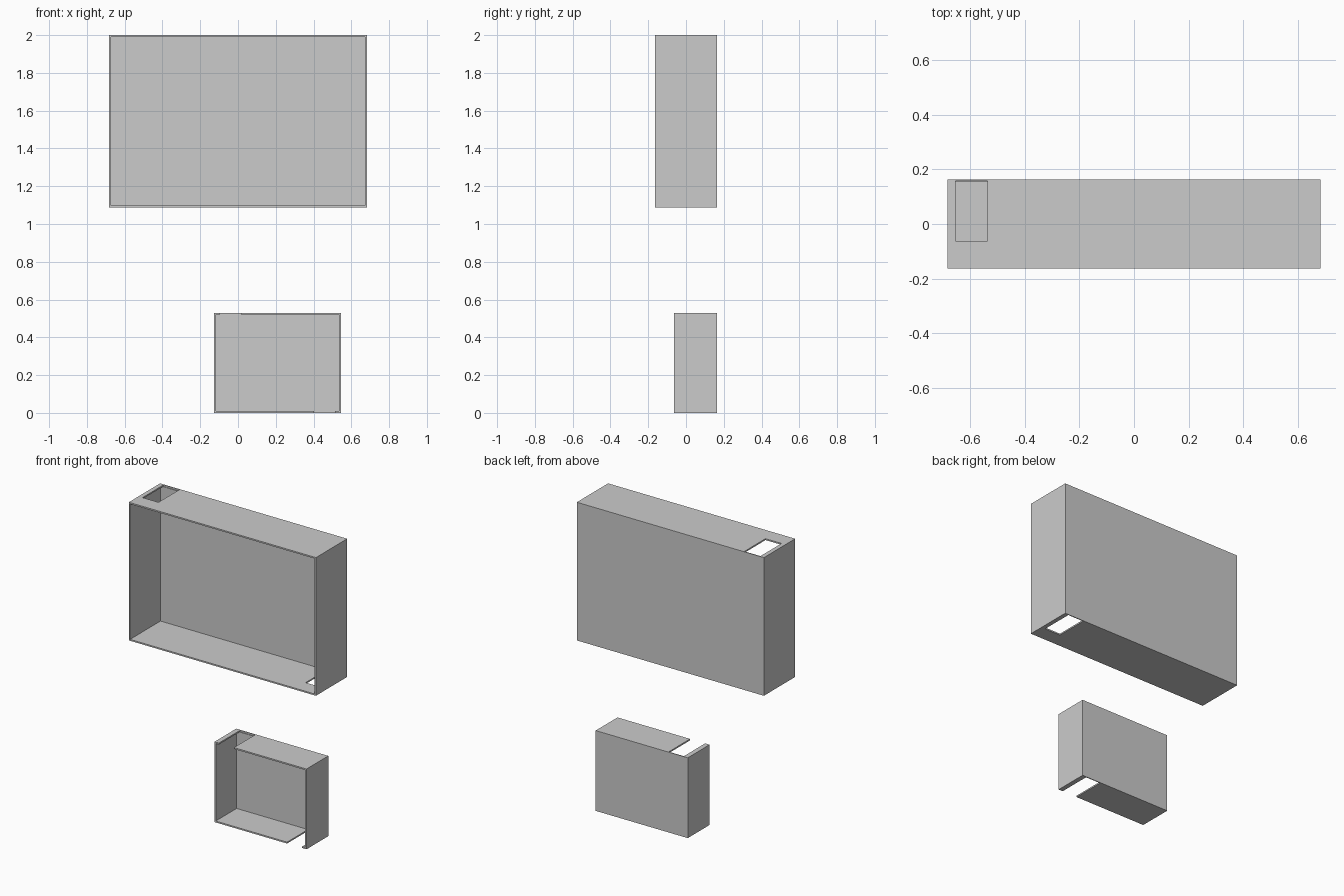
import bpy
from mathutils import Vector

cube = bpy.data.objects.get("Cube")
if cube:
    bpy.data.objects.remove(cube, do_unlink=True)

WALL = 0.0095
BACK = 0.163

grey = bpy.data.materials.new("plain_grey")
grey.use_nodes = True
GREY = (0.6, 0.6, 0.6, 1.0)
grey.diffuse_color = GREY
grey.node_tree.nodes["Principled BSDF"].inputs["Base Color"].default_value = GREY


def block(name, low, high):
    """Axis-aligned block between two corners."""
    low, high = Vector(low), Vector(high)
    bpy.ops.mesh.primitive_cube_add(size=1, location=(low + high) / 2)
    obj = bpy.context.object
    obj.name = name
    obj.scale = high - low
    bpy.ops.object.transform_apply(location=False, rotation=False, scale=True)
    obj.data.materials.append(grey)
    return obj


def cut(obj, low, high):
    """Subtract a block from the object, then drop the cutter."""
    cutter = block("cutter", low, high)
    cutter.hide_render = True
    mod = obj.modifiers.new("cut", "BOOLEAN")
    mod.operation = "DIFFERENCE"
    mod.solver = "EXACT"
    mod.object = cutter
    bpy.context.view_layer.objects.active = obj
    bpy.ops.object.modifier_apply(modifier=mod.name)
    bpy.data.objects.remove(cutter, do_unlink=True)


def open_case(name, x0, x1, front, z0, z1, margin, width, slot_front):
    """Open-fronted case with a slot at top right and another at bottom left."""
    case = block(name, (x0, front, z0), (x1, BACK, z1))
    cut(case, (x0 + WALL, front - 0.1, z0 + WALL),
        (x1 - WALL, BACK - WALL, z1 - WALL))
    slot_back = BACK - WALL * 0.6
    cut(case, (x0 + margin, slot_front, z1 - WALL - 0.001),
        (x0 + margin + width, slot_back, z1 + 0.1))
    cut(case, (x1 - margin - width, slot_front, z0 - 0.1),
        (x1 - margin, slot_back, z0 + WALL + 0.001))
    return case


# Large upper case with closed rectangular holes
open_case("large_case", -0.683, 0.683, -BACK, 1.088, 2.0, 0.029, 0.117, -0.062)
# Small lower case whose slots run out through the front edge
open_case("small_case", -0.127, 0.545, -0.064, 0.0, 0.53, 0.032, 0.11, -0.2)
